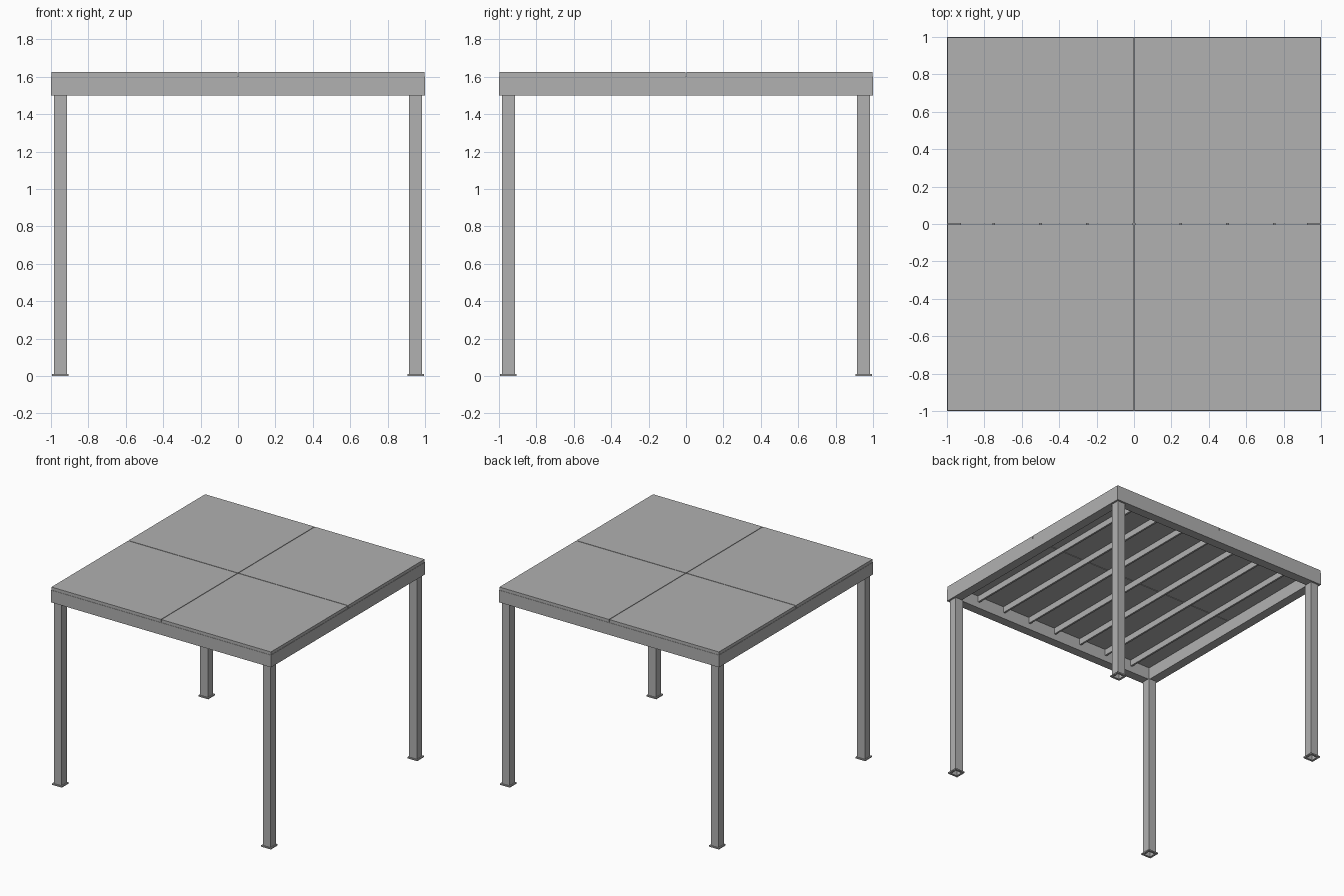
import bpy

if "Cube" in bpy.data.objects:
    bpy.data.objects.remove(bpy.data.objects["Cube"])

# Dark grey metal used everywhere
metal = bpy.data.materials.new("dark_grey_metal")
metal.diffuse_color = (0.44, 0.44, 0.44, 1)
metal.use_nodes = True
metal.node_tree.nodes["Principled BSDF"].inputs["Base Color"].default_value = metal.diffuse_color


def make(name, v, f):
    mesh = bpy.data.meshes.new(name)
    mesh.from_pydata(v, [], f)
    mesh.materials.append(metal)
    ob = bpy.data.objects.new(name, mesh)
    bpy.context.collection.objects.link(ob)
    return ob


def box(name, x0, x1, y0, y1, z0, z1):
    """Axis-aligned box between two corners."""
    v = [(x, y, z) for z in (z0, z1) for x, y in ((x0, y0), (x1, y0), (x1, y1), (x0, y1))]
    f = [(3, 2, 1, 0), (4, 5, 6, 7), (0, 1, 5, 4), (1, 2, 6, 5), (2, 3, 7, 6), (3, 0, 4, 7)]
    return make(name, v, f)


def tube(name, cx, cy, outer, inner, z0, z1):
    """Square tube with an open hole along z."""
    v = [(cx + sx * s / 2, cy + sy * s / 2, z) for s in (outer, inner) for z in (z0, z1)
         for sx, sy in ((-1, -1), (1, -1), (1, 1), (-1, 1))]
    f = []
    for i in range(4):
        j = (i + 1) % 4
        f += [(i, j, j + 4, i + 4), (j + 8, i + 8, i + 12, j + 12),
              (j, i, i + 8, j + 8), (i + 4, j + 4, j + 12, i + 12)]
    return make(name, v, f)


BEAM = 0.075                  # beam width
Z0, Z1, Z2 = 1.5, 1.6, 1.625  # beam bottom, beam top, panel top
IN = 1 - BEAM
GAP = 0.0025                  # inset of each roof panel on every side

# Corner posts, foot plates and roof panels
for sx, h in ((-1, "left"), (1, "right")):
    for sy, d in ((-1, "front"), (1, "back")):
        tag = f"{d}_{h}"
        tube(f"post_{tag}", sx * 0.95, sy * 0.95, 0.07, 0.055, 0, Z0)
        tube(f"foot_plate_{tag}", sx * 0.95, sy * 0.95, 0.09, 0.07, 0, 0.01)
        xs = sorted((sx * GAP, sx * (1 - GAP)))
        ys = sorted((sy * GAP, sy * (1 - GAP)))
        box(f"roof_panel_{tag}", *xs, *ys, Z1, Z2)

# Perimeter beams
box("beam_front", -1, 1, -1, -IN, Z0, Z1)
box("beam_back", -1, 1, IN, 1, Z0, Z1)
box("beam_left", -1, -IN, -IN, IN, Z0, Z1)
box("beam_right", IN, 1, -IN, IN, Z0, Z1)

# Joists under the roof, running front to back
for i in range(-3, 4):
    x = i * 0.25
    box(f"joist_{i + 4}", x - 0.0075, x + 0.0075, -IN, IN, Z1 - 0.05, Z1)
